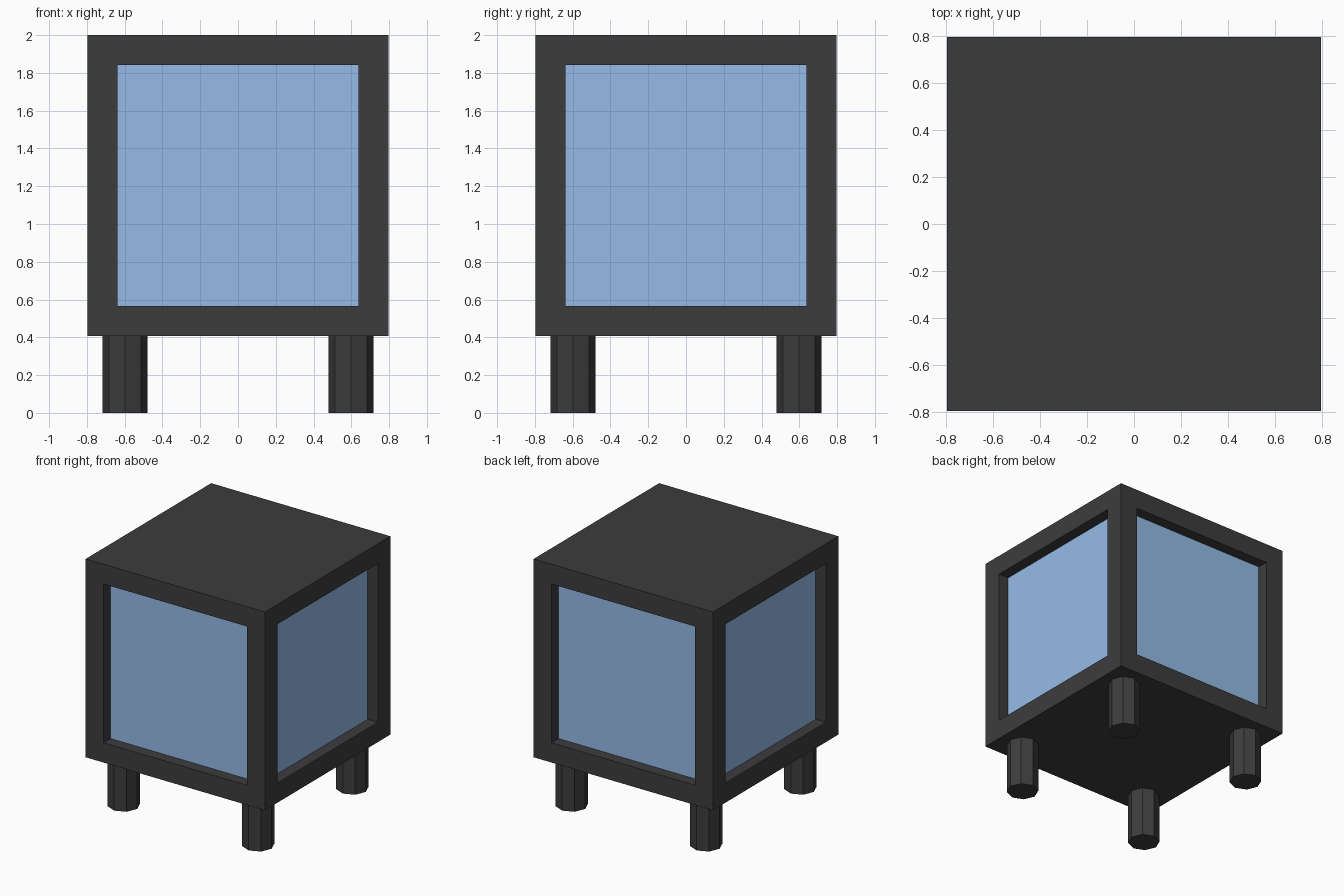
import bpy, bmesh
from mathutils import Matrix

HALF = 0.797      # half width of the box
BASE = 0.406      # underside of the box
FRAME = 0.159     # width of the frame around each panel
RECESS = 0.09     # how far each panel sits back

if "Cube" in bpy.data.objects:
    bpy.data.objects.remove(bpy.data.objects["Cube"], do_unlink=True)


def material(name, colour):
    mat = bpy.data.materials.new(name)
    mat.use_nodes = True
    mat.diffuse_color = colour
    mat.node_tree.nodes["Principled BSDF"].inputs["Base Color"].default_value = colour
    return mat


def add_object(name, bm, materials):
    bmesh.ops.recalc_face_normals(bm, faces=bm.faces)
    mesh = bpy.data.meshes.new(name)
    bm.to_mesh(mesh)
    bm.free()
    for mat in materials:
        mesh.materials.append(mat)
    obj = bpy.data.objects.new(name, mesh)
    bpy.context.collection.objects.link(obj)
    return obj


charcoal = material("charcoal", (0.046, 0.046, 0.046, 1))
glass_blue = material("glass blue", (0.3, 0.5, 0.8, 1))

# Box: each side face is inset and pushed back to form a recessed glass panel
bm = bmesh.new()
bmesh.ops.create_cube(bm, size=2 * HALF,
                      matrix=Matrix.Translation((0, 0, BASE + HALF)))
bm.normal_update()
sides = [f for f in bm.faces if abs(f.normal.z) < 0.5]
bmesh.ops.inset_individual(bm, faces=sides, thickness=FRAME, use_even_offset=True)
panels = bmesh.ops.extrude_discrete_faces(bm, faces=sides)["faces"]
bm.normal_update()
for panel in panels:
    bmesh.ops.translate(bm, verts=panel.verts, vec=panel.normal * -RECESS)
    panel.material_index = 1
add_object("box_with_panels", bm, [charcoal, glass_blue])

# Legs: eight-sided posts near the corners
for y, end in ((-1, "front"), (1, "back")):
    for x, side in ((-1, "right"), (1, "left")):
        bm = bmesh.new()
        bmesh.ops.create_cone(bm, cap_ends=True, segments=8,
                              radius1=0.12, radius2=0.12, depth=BASE)
        leg = add_object(f"{end}_{side}_leg", bm, [charcoal])
        leg.location = (x * 0.598, y * 0.598, BASE / 2)
